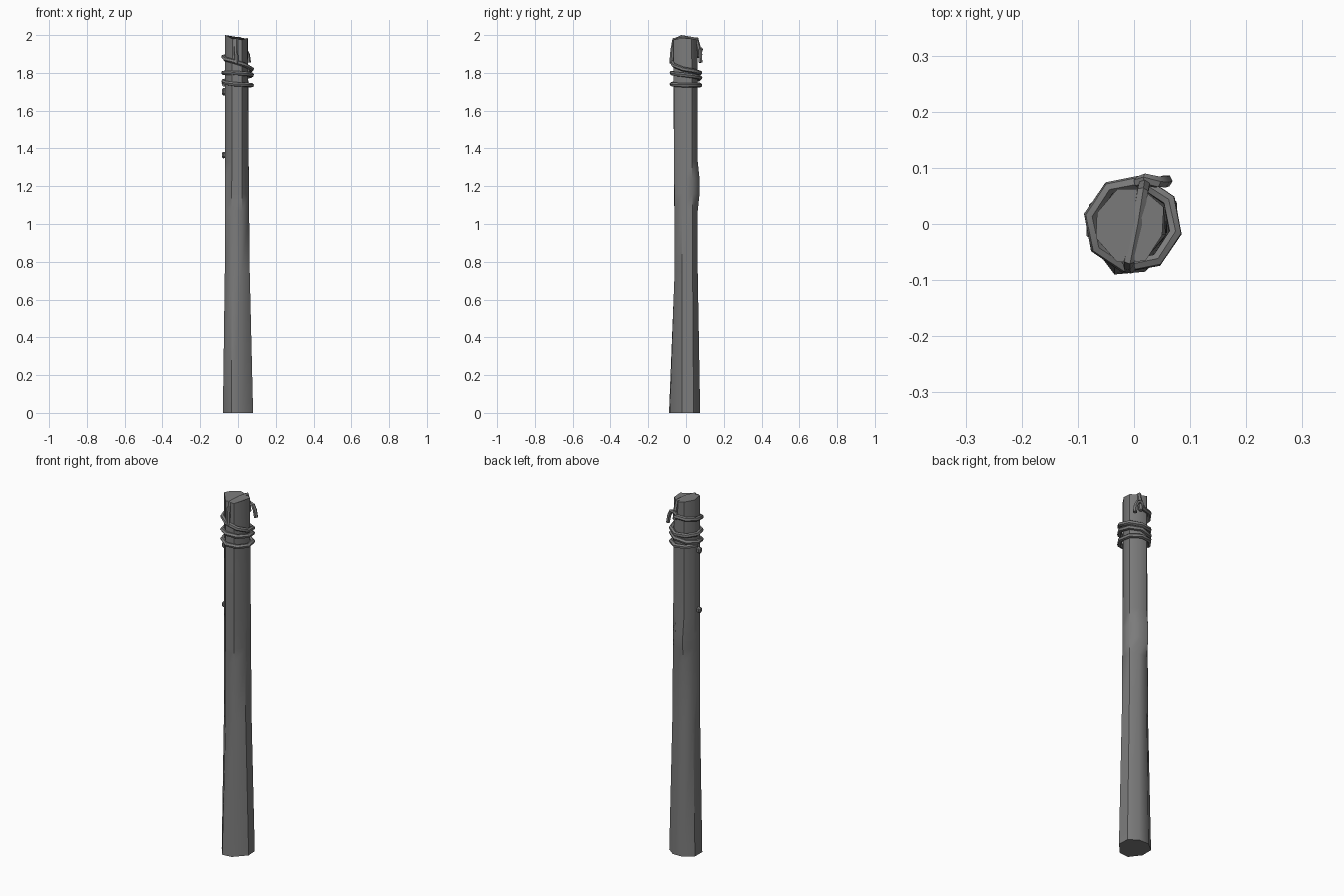
import bpy, bmesh, math
from mathutils import Vector

cube = bpy.data.objects.get("Cube")
if cube:
    bpy.data.objects.remove(cube, do_unlink=True)


def material(name, rgb):
    m = bpy.data.materials.new(name)
    m.use_nodes = True
    m.diffuse_color = (*rgb, 1)
    m.node_tree.nodes["Principled BSDF"].inputs["Base Color"].default_value = (*rgb, 1)
    return m


GREY = material("weathered grey", (0.2, 0.2, 0.2))


def finish(bm, name, angle):
    bmesh.ops.recalc_face_normals(bm, faces=bm.faces)
    mesh = bpy.data.meshes.new(name)
    bm.to_mesh(mesh)
    bm.free()
    mesh.materials.append(GREY)
    obj = bpy.data.objects.new(name, mesh)
    bpy.context.collection.objects.link(obj)
    bpy.ops.object.select_all(action="DESELECT")
    obj.select_set(True)
    bpy.context.view_layer.objects.active = obj
    bpy.ops.object.shade_smooth_by_angle(angle=math.radians(angle))
    return obj


def loft(name, rings, angle):
    bm = bmesh.new()
    loops = [[bm.verts.new(p) for p in ring] for ring in rings]
    n = len(loops[0])
    for a, b in zip(loops, loops[1:]):
        for i in range(n):
            j = (i + 1) % n
            bm.faces.new((a[i], a[j], b[j], b[i]))
    bm.faces.new(loops[0][::-1])
    bm.faces.new(loops[-1])
    return finish(bm, name, angle)


def rope(name, points, radius=0.012, sides=6):
    """Sweep a faceted tube along a path."""
    pts = [Vector(p) for p in points]
    rings, side = [], None
    for i, p in enumerate(pts):
        t = (pts[min(i + 1, len(pts) - 1)] - pts[max(i - 1, 0)]).normalized()
        if side is None:
            side = t.orthogonal()
        side = (side - t * side.dot(t)).normalized()
        up = t.cross(side)
        turn = [math.tau * k / sides for k in range(sides)]
        rings.append([p + radius * (math.cos(a) * side + math.sin(a) * up) for a in turn])
    return loft(name, rings, 50)


# Hewn post: flared foot, slim shaft, swelling on the back, uneven top
foot = [(-.035, -.09), (.02, -.085), (.08, -.02), (.076, .04),
        (.03, .075), (-.03, .075), (-.08, .035), (-.08, -.03)]
waist = [(-.035, -.06), (.02, -.06), (.062, -.02), (.06, .035),
         (.02, .062), (-.03, .062), (-.065, .03), (-.07, -.025)]
head = [(-.03, -.068), (.02, -.066), (.05, -.02), (.053, .03),
        (.015, .062), (-.03, .062), (-.066, .02), (-.068, -.025)]
top_z = (1.98, 1.975, 1.985, 1.98, 1.975, 1.985, 1.99, 2.0)


def section(z):
    a, b, t = (foot, waist, z / .75) if z < .75 else (waist, head, (z - .75) / 1.25)
    swell = .014 * max(0, 1 - abs(z - 1.2) / .13)
    ring = []
    for i, (p, q) in enumerate(zip(a, b)):
        x, y = (u + (v - u) * t for u, v in zip(p, q))
        ring.append((x, y + (swell if i in (4, 5) else 0), z if z < 2 else top_z[i]))
    return ring


loft("post", [section(z) for z in (0, .75, 1.07, 1.16, 1.24, 1.33, 2)], 46)

# Rope wound about the post, starting at the back and descending
heights = [1.9, 1.885, 1.86, 1.82, 1.80, 1.80, 1.80, 1.79, 1.775, 1.755, 1.74, 1.735, 1.735, 1.74]
coil = []
for k in range(2 * len(heights) - 1):
    a = math.radians(78 + 45 * k)
    z = (heights[k // 2] + heights[(k + 1) // 2]) / 2
    coil.append((.077 * math.cos(a) - .002, .077 * math.sin(a), z))
rope("rope_coil", coil)

# Strand over the top, tied at the back with a loose end
rope("rope_strand", [(-.008, -.078, 1.85), (-.01, -.072, 1.92), (-.009, -.064, 1.975),
                     (.005, 0, 1.98), (.015, .058, 1.978), (.018, .068, 1.93), (.018, .074, 1.88)], .011)
rope("rope_end", [(.008, .074, 1.91), (.02, .079, 1.925), (.04, .075, 1.92),
                  (.052, .075, 1.895), (.058, .077, 1.855)], .011)

# Pegs on the right side
for name, z, height in (("upper_peg", 1.70, .04), ("lower_peg", 1.365, .035)):
    rings = [[(x, -.012 + w * sy, z + h * sz) for sy, sz in
              ((-1, -.5), (0, -1), (1, -.5), (1, .5), (0, 1), (-1, .5))]
             for x, w, h in ((-.05, .012, height * .4), (-.078, .014, height * .5), (-.085, .009, height * .35))]
    loft(name, rings, 30)
